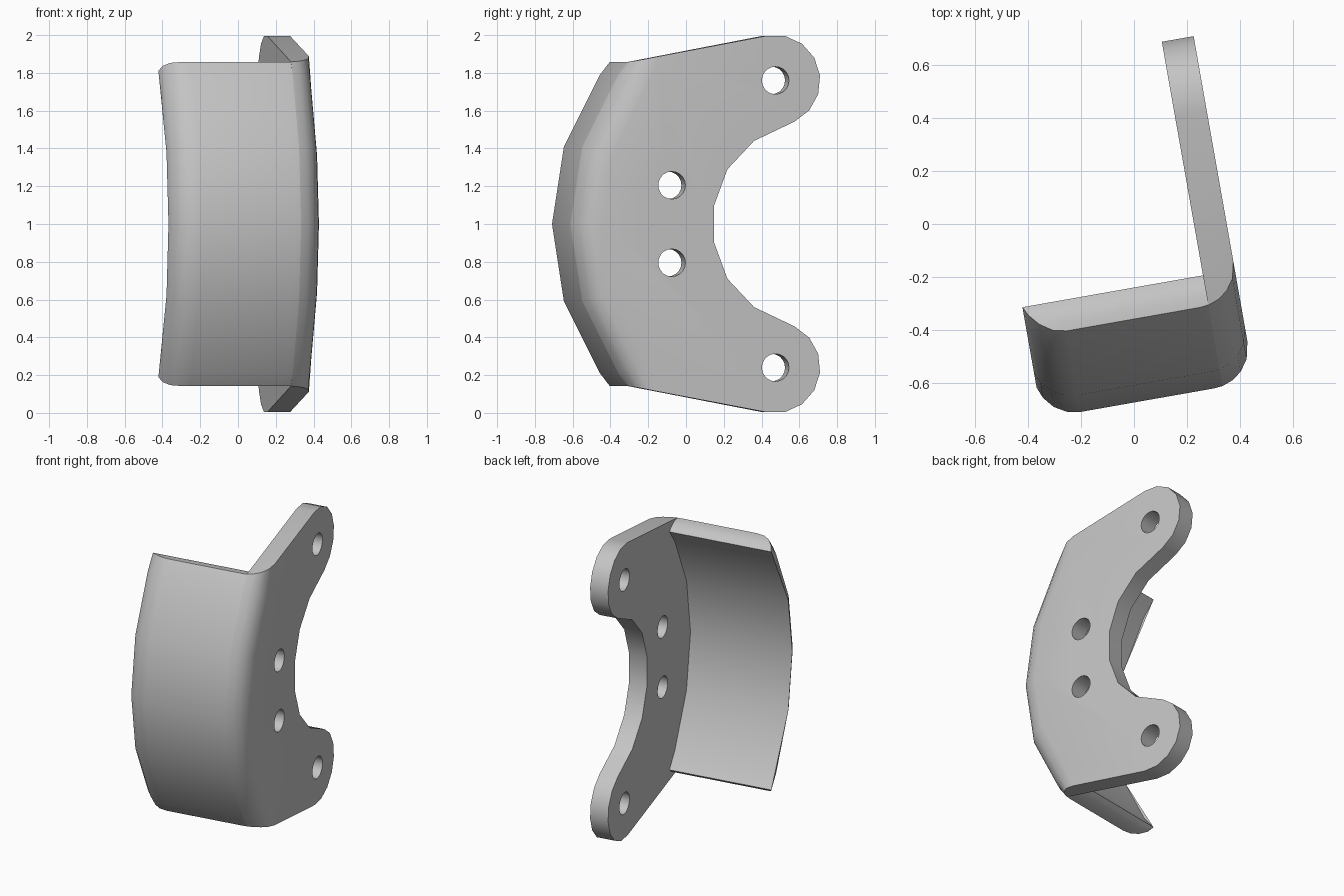
import bpy, bmesh
from math import sin, cos, radians, sqrt
from mathutils import Matrix, Vector

if "Cube" in bpy.data.objects:
    bpy.data.objects.remove(bpy.data.objects["Cube"], do_unlink=True)

TURN = Matrix.Rotation(radians(10), 4, 'Z')
R, WALL, FILLET = 1.34, 0.12, 0.153      # outer arc radius, thickness, edge rounding
CENTRE_Y = 0.676                         # arc axis, at mid height
X_LEFT, X_IN, X_OUT = -0.32, 0.223, 0.345
X_ROUND = X_OUT - FILLET
END = 39.8                               # half angle of the guard

grey = bpy.data.materials.new("grey")
grey.use_nodes = True
grey.diffuse_color = (0.55, 0.55, 0.55, 1)
grey.node_tree.nodes["Principled BSDF"].inputs["Base Color"].default_value = (0.55, 0.55, 0.55, 1)


def arc(depth, angle):
    """Point (y, z) on the arc, some depth below the outer skin."""
    r, a = R - depth, radians(angle)
    return CENTRE_Y - r * cos(a), 1 + r * sin(a)


def rounding(s):
    """Depth lost to the fillet at distance s past its start."""
    s = min(max(s, 0), FILLET)
    return FILLET - sqrt(FILLET ** 2 - s ** 2)


def loft(name, columns):
    """Skin closed (y, z) loops placed at successive x, capped at both ends."""
    bm = bmesh.new()
    rings = [[bm.verts.new((x, y, z)) for y, z in loop] for x, loop in columns]
    for a, b in zip(rings, rings[1:]):
        for i in range(len(a)):
            j = (i + 1) % len(a)
            bm.faces.new((a[i], a[j], b[j], b[i]))
    bm.faces.new(rings[0])
    bm.faces.new(rings[-1])
    bmesh.ops.recalc_face_normals(bm, faces=bm.faces)
    mesh = bpy.data.meshes.new(name)
    bm.to_mesh(mesh)
    bm.free()
    mesh.materials.append(grey)
    ob = bpy.data.objects.new(name, mesh)
    bpy.context.collection.objects.link(ob)
    return ob


def mirrored(half):
    """Close a top half outline with its reflection about mid height."""
    return half + [(y, 2 - z) for y, z in reversed(half) if abs(z - 1) > 1e-6]


# Curved guard: rounded ends, knife-like free edge
def end_angle(depth):
    t = depth / WALL
    return END + 1.8 * t + 2.4 * t * (1 - t)


def guard_loop(f):
    outer = [arc(f, a) for a in (0, 17.8, 36)]
    cap = [arc(d, end_angle(d)) for d in (f + (WALL - f) * k / 4 for k in range(5))]
    inner = [arc(WALL, a) for a in (35.6, 17.8, 0)]
    top = outer + cap + inner
    bottom = [(y, 2 - z) for y, z in reversed(top[1:-1])]
    return top + bottom


columns = []
for a in (78, 60, 40, 20, 0):
    s = FILLET * sin(radians(a))
    columns.append((X_LEFT - s, guard_loop(min(rounding(s), WALL - 0.001))))
for x in (X_ROUND, X_IN):
    columns.append((x, guard_loop(rounding(x - X_ROUND))))
guard = loft("curved_guard", columns)


# Side plate: C-shaped outline with two round lugs
LUG = (0.42, 1.76)


def plate_loop(f):
    corner = Vector(arc(0, END)) + Vector((0.98, 0.2)) * f
    half = [arc(f, a) for a in (0, 17.8, 36)] + [tuple(corner)]
    for k in range(8):
        a = radians(101 - 166 * k / 7)
        half.append((LUG[0] + 0.241 * cos(a), LUG[1] + 0.241 * sin(a)))
    half += [(0.305, 1.44), (0.162, 1.29), (0.091, 1.1)]
    return mirrored(half)


plate_x = [X_IN] + [X_ROUND + FILLET * sin(radians(a)) for a in (28, 45, 65, 90)]
plate = loft("side_plate", [(x, plate_loop(rounding(x - X_ROUND))) for x in plate_x])

# Bolt holes
bm = bmesh.new()
for y, z in ((0.42, 1.76), (0.42, 0.24), (-0.137, 1.205), (-0.137, 0.795)):
    place = Matrix.Translation((0.28, y, z)) @ Matrix.Rotation(radians(90), 4, 'Y')
    bmesh.ops.create_cone(bm, cap_ends=True, segments=20, radius1=0.073,
                          radius2=0.073, depth=0.5, matrix=place)
mesh = bpy.data.meshes.new("hole_cutter")
bm.to_mesh(mesh)
bm.free()
mesh.materials.append(grey)
cutter = bpy.data.objects.new("hole_cutter", mesh)
cutter.hide_render = True
bpy.context.collection.objects.link(cutter)
mod = plate.modifiers.new("holes", 'BOOLEAN')
mod.operation, mod.solver, mod.object = 'DIFFERENCE', 'EXACT', cutter
bpy.context.view_layer.objects.active = plate
bpy.ops.object.modifier_apply(modifier=mod.name)
bpy.data.objects.remove(cutter, do_unlink=True)

# Turn into place and shade
bpy.ops.object.select_all(action='DESELECT')
for ob in (guard, plate):
    ob.data.transform(TURN)
    ob.select_set(True)
bpy.context.view_layer.objects.active = plate
bpy.ops.object.shade_smooth_by_angle(angle=radians(32))
